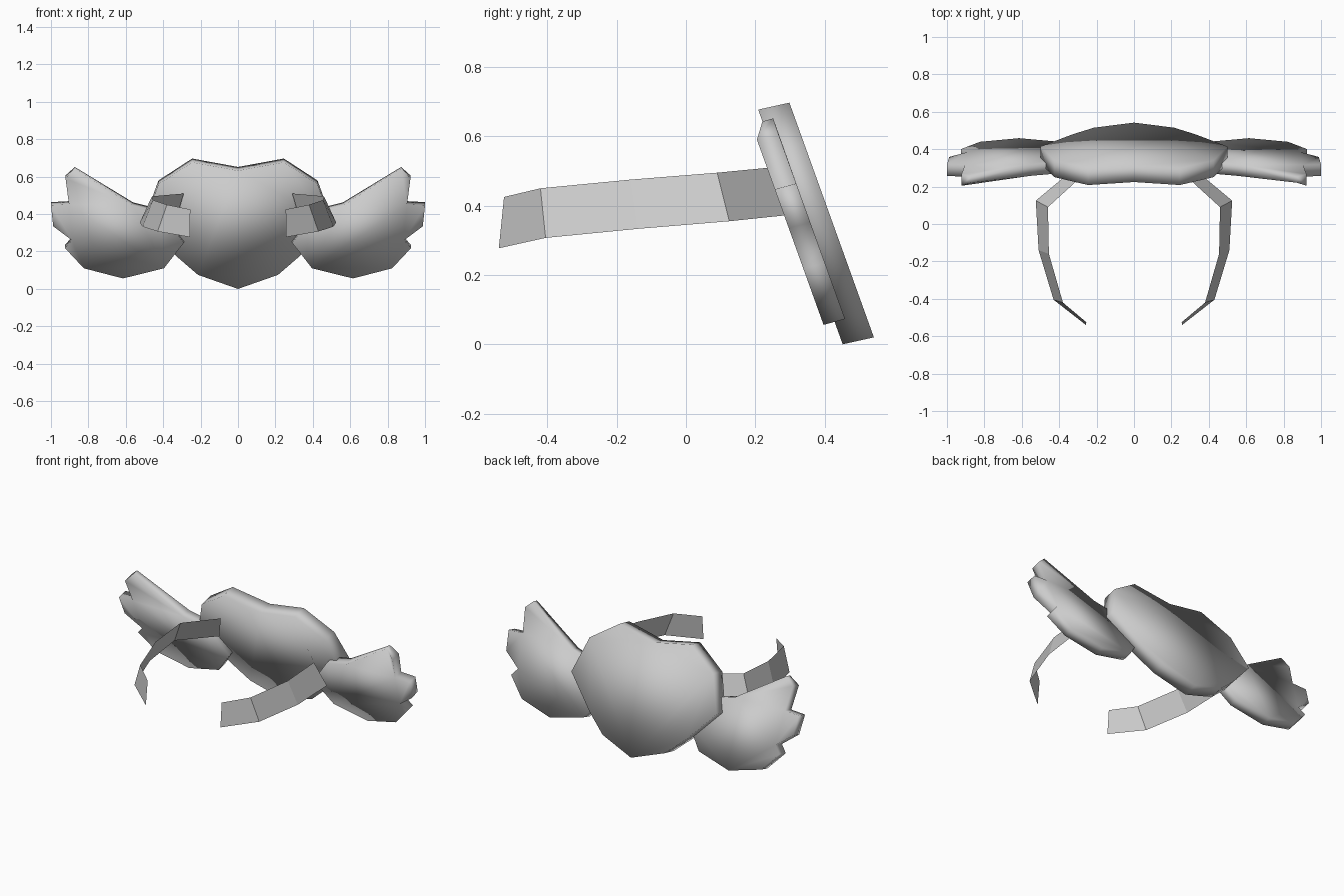
import bpy, bmesh

if "Cube" in bpy.data.objects:
    bpy.data.objects.remove(bpy.data.objects["Cube"])


def finish(name, bm, smooth=True):
    bmesh.ops.recalc_face_normals(bm, faces=bm.faces)
    mesh = bpy.data.meshes.new(name)
    bm.to_mesh(mesh)
    bm.free()
    ob = bpy.data.objects.new(name, mesh)
    bpy.context.collection.objects.link(ob)
    for p in mesh.polygons:
        p.use_smooth = smooth
    return ob


def add_plate(name, outline, y0, depth, rise, taper=None, slope=0.36):
    """Leaning plate: outline (x, z) on the tilted plane, pushed backwards."""
    taper = taper or {}
    bm = bmesh.new()
    front, back = [], []
    for i, (x, z) in enumerate(outline):
        push, k = taper.get(i, (0, 1))
        y = y0 - slope * z + push
        front.append(bm.verts.new((x, y, z)))
        back.append(bm.verts.new((x, y + depth * k, z + rise * k)))
    n = len(outline)
    bm.faces.new(front)
    bm.faces.new(back[::-1])
    for i in range(n):
        j = (i + 1) % n
        bm.faces.new((front[i], back[i], back[j], front[j]))
    return finish(name, bm)


def add_strap(name, side, top, bottom):
    bm = bmesh.new()
    a = [bm.verts.new((side * x, y, z)) for x, y, z in top]
    b = [bm.verts.new((side * x, y, z)) for x, y, z in bottom]
    for i in range(len(a) - 1):
        bm.faces.new((a[i], a[i + 1], b[i + 1], b[i]))
    return finish(name, bm, smooth=False)


# Heart-shaped central shield
half = [(0, 0), (0.214, 0.075), (0.33, 0.175), (0.5, 0.355),
        (0.425, 0.56), (0.245, 0.677), (0, 0.632)]
heart = half + [(-x, z) for x, z in half[-2:0:-1]]
add_plate("heart_shield", heart, 0.452, 0.09, 0.02)

# Scalloped side wings
wing = [(0.29, 0.246), (0.396, 0.11), (0.615, 0.056), (0.824, 0.11),
        (0.925, 0.218), (0.888, 0.26), (0.988, 0.335), (1.0, 0.447),
        (0.904, 0.452), (0.922, 0.59), (0.872, 0.643), (0.56, 0.445),
        (0.42, 0.41)]
tip = {10: (0.035, 0.5)}

# Curved arm straps reaching to the front
strap_top = [(0.255, -0.525, 0.425), (0.38, -0.42, 0.45), (0.455, -0.16, 0.475),
             (0.46, 0.09, 0.495), (0.29, 0.245, 0.51)]
strap_bottom = [(0.257, -0.54, 0.277), (0.43, -0.405, 0.307), (0.51, -0.14, 0.333),
                (0.525, 0.125, 0.355), (0.33, 0.287, 0.372)]

for label, s in (("right", 1), ("left", -1)):
    add_plate("wing_" + label, [(s * x, z) for x, z in wing], 0.417, 0.062, 0.017, tip)
    add_strap("arm_strap_" + label, s, strap_top, strap_bottom)
